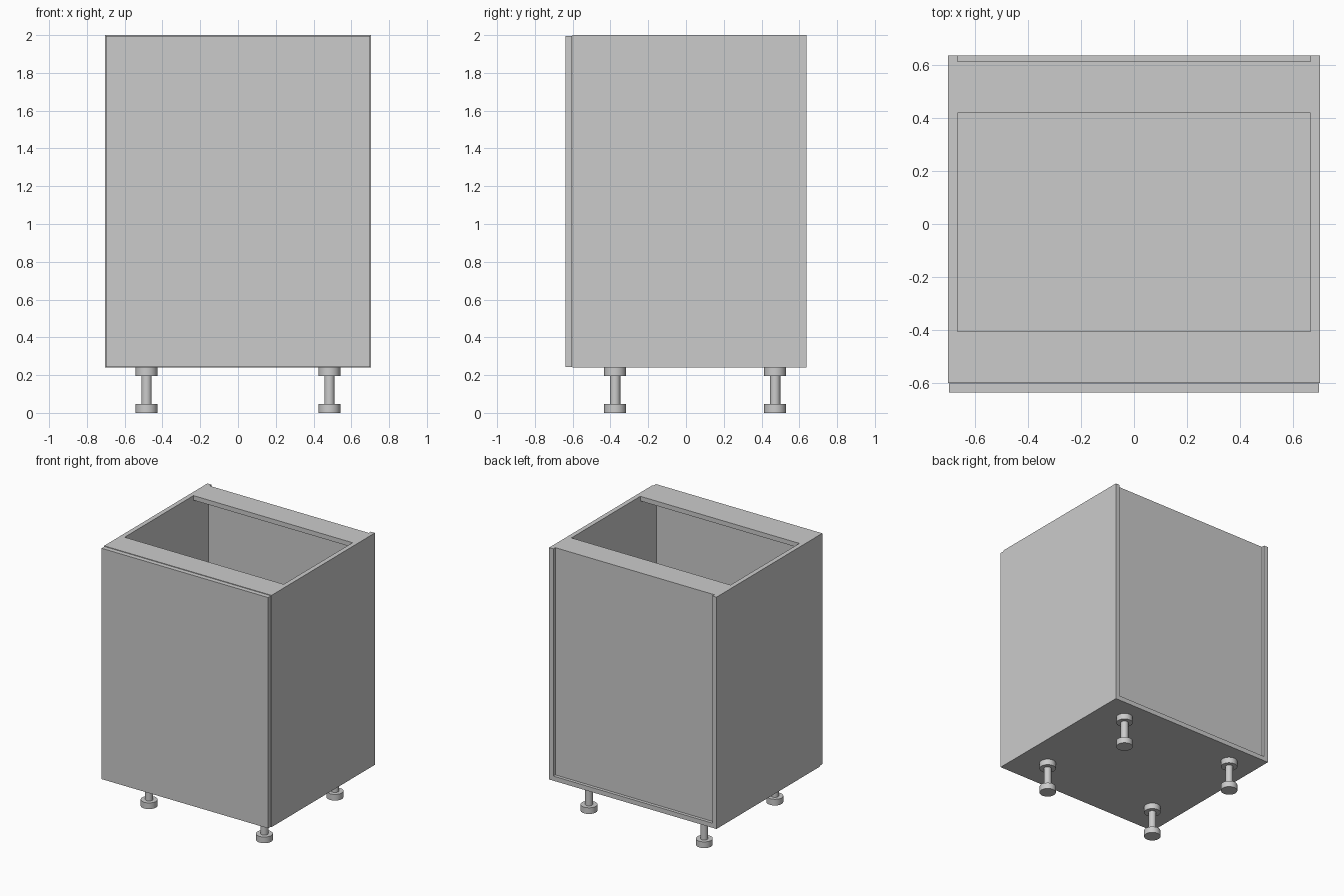
import bpy, math

if "Cube" in bpy.data.objects:
    bpy.data.objects.remove(bpy.data.objects["Cube"])

HALF_W, FRONT, BACK = 0.703, -0.602, 0.638   # carcass extents
BASE, TOP, T = 0.24, 2.0, 0.035              # heights and board thickness
INNER = HALF_W - T


def box(name, x0, x1, y0, y1, z0, z1):
    bpy.ops.mesh.primitive_cube_add(size=1, location=((x0 + x1) / 2, (y0 + y1) / 2, (z0 + z1) / 2))
    ob = bpy.context.object
    ob.name = name
    ob.scale = (x1 - x0, y1 - y0, z1 - z0)
    bpy.ops.object.transform_apply(location=False, rotation=False, scale=True)
    return ob


def leg(name, x, y):
    # Foot, stem and mounting cap turned from one profile
    profile = [(0.058, 0), (0.058, 0.047), (0.027, 0.047),
               (0.027, 0.195), (0.058, 0.195), (0.058, BASE)]
    n = 32
    verts = [(r * math.cos(2 * math.pi * i / n), r * math.sin(2 * math.pi * i / n), z)
             for r, z in profile for i in range(n)]
    faces = [(k * n + i, k * n + (i + 1) % n, (k + 1) * n + (i + 1) % n, (k + 1) * n + i)
             for k in range(len(profile) - 1) for i in range(n)]
    faces += [tuple(reversed(range(n))), tuple(range(len(verts) - n, len(verts)))]
    mesh = bpy.data.meshes.new(name)
    mesh.from_pydata(verts, [], faces)
    ob = bpy.data.objects.new(name, mesh)
    bpy.context.collection.objects.link(ob)
    ob.location = (x, y, 0)
    bpy.ops.object.select_all(action='DESELECT')
    ob.select_set(True)
    bpy.context.view_layer.objects.active = ob
    bpy.ops.object.shade_smooth_by_angle(angle=math.radians(30))


# Side panels with small dowels near the lower back corner
for side, s in (("left", -1), ("right", 1)):
    xa, xb = sorted((s * INNER, s * HALF_W))
    box(side + "_side_panel", xa, xb, FRONT, BACK, BASE, TOP)
    xa, xb = sorted((s * 0.685, s * (HALF_W + 0.0005)))
    box(side + "_dowel", xa, xb, 0.605, 0.616, 0.255, 0.28)

# Bottom, recessed back and two top rails
box("bottom_panel", -INNER, INNER, FRONT, BACK, BASE, BASE + T)
box("back_panel", -INNER, INNER, 0.602, 0.614, BASE + T, TOP - T)
box("front_rail", -INNER, INNER, FRONT, -0.406, TOP - T, TOP)
box("back_rail", -INNER, INNER, 0.42, 0.614, TOP - T, TOP)

# Door, slightly smaller than the carcass
box("door", -0.699, 0.699, -0.638, FRONT - 0.001, BASE + 0.004, TOP - 0.004)

# Adjustable legs
for row, y in (("front", -0.375), ("back", 0.472)):
    for side, x in (("left", -0.484), ("right", 0.484)):
        leg(f"{row}_{side}_leg", x, y)
